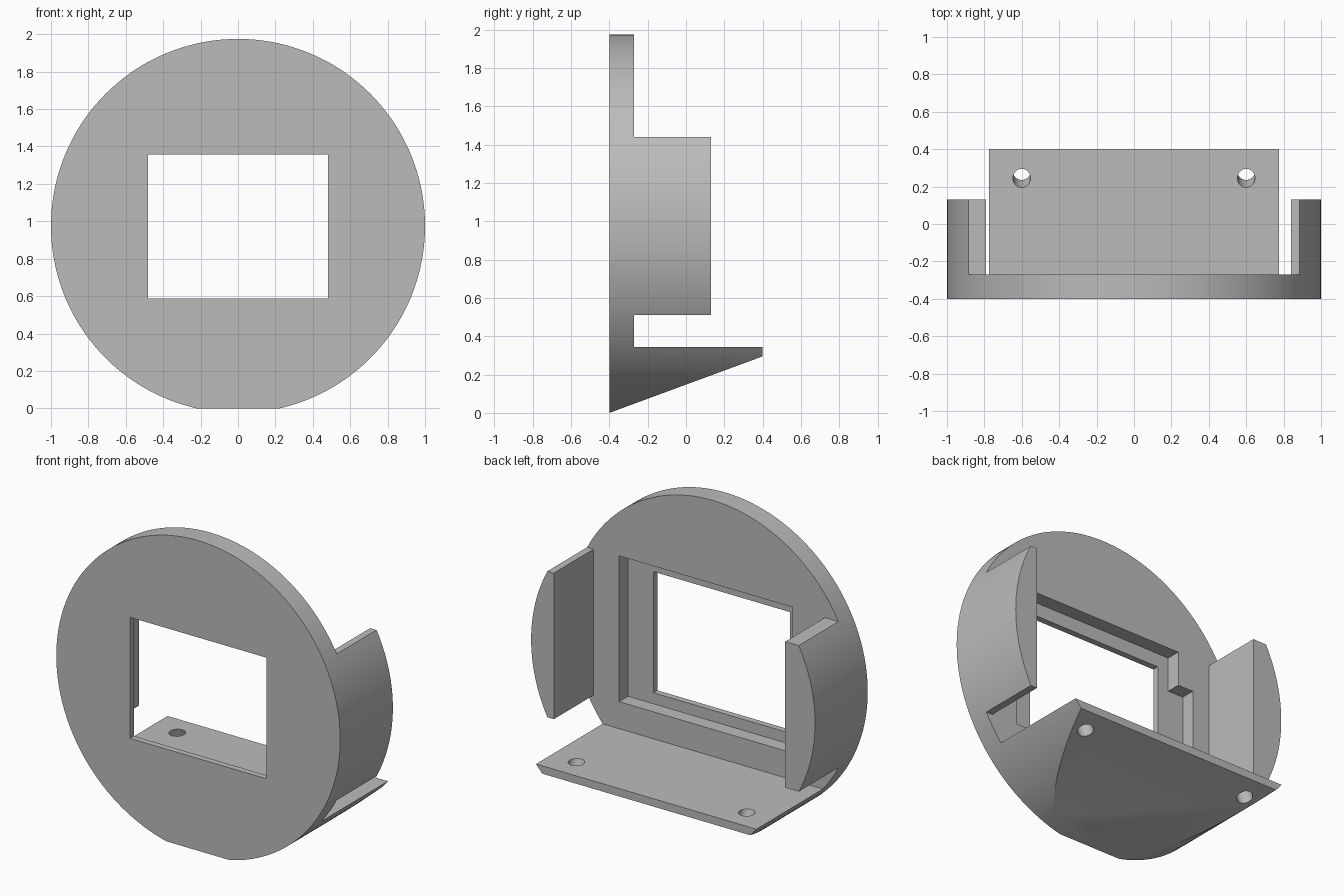
import bpy, bmesh, math
from mathutils import Matrix, Vector

cube = bpy.data.objects.get("Cube")
if cube:
    bpy.data.objects.remove(cube, do_unlink=True)

CENTRE_Z = 0.975
BACK = -0.27      # rear face of the round plate
SHELF = 0.345     # top of the shelf

grey = bpy.data.materials.new("plain grey")
grey.use_nodes = True
colour = (0.5, 0.5, 0.5, 1)
grey.diffuse_color = colour
grey.node_tree.nodes["Principled BSDF"].inputs["Base Color"].default_value = colour


def make_object(name, bm):
    bmesh.ops.recalc_face_normals(bm, faces=bm.faces)
    mesh = bpy.data.meshes.new(name)
    bm.to_mesh(mesh)
    bm.free()
    mesh.materials.append(grey)
    obj = bpy.data.objects.new(name, mesh)
    bpy.context.collection.objects.link(obj)
    return obj


def prism(name, points, along):
    """Extrude a closed outline of 3D points by a vector."""
    bm = bmesh.new()
    face = bm.faces.new([bm.verts.new(p) for p in points])
    extruded = bmesh.ops.extrude_face_region(bm, geom=[face])["geom"]
    moved = [g for g in extruded if isinstance(g, bmesh.types.BMVert)]
    bmesh.ops.translate(bm, verts=moved, vec=along)
    return make_object(name, bm)


def through_y(name, outline, y0, y1):
    return prism(name, [(x, y0, z) for x, z in outline], (0, y1 - y0, 0))


def rectangle(x0, x1, z0, z1):
    return [(x0, z0), (x1, z0), (x1, z1), (x0, z1)]


def cylinder(name, radius, depth, segments, matrix):
    bm = bmesh.new()
    bmesh.ops.create_cone(bm, cap_ends=True, segments=segments, radius1=radius,
                          radius2=radius, depth=depth, matrix=matrix)
    return make_object(name, bm)


def cut(target, cutter, operation="DIFFERENCE"):
    cutter.hide_render = True
    mod = target.modifiers.new("cut", "BOOLEAN")
    mod.operation, mod.solver, mod.object = operation, "EXACT", cutter
    bpy.ops.object.select_all(action="DESELECT")
    target.select_set(True)
    bpy.context.view_layer.objects.active = target
    bpy.ops.object.modifier_apply(modifier=mod.name)
    bpy.data.objects.remove(cutter, do_unlink=True)


# Round body, trimmed to the side profile: plate, side ears and sloped shelf
body = cylinder("round_bezel", 1, 1.0, 144,
                Matrix.Translation((0, 0, CENTRE_Z)) @ Matrix.Rotation(math.pi / 2, 4, "X"))
side = [(-0.4, 0), (0.4, 0.295), (0.4, SHELF), (BACK, SHELF), (BACK, 0.51),
        (0.13, 0.51), (0.13, 1.44), (BACK, 1.44), (BACK, 2.2), (-0.4, 2.2)]
cut(body, prism("side_profile", [(-1.5, y, z) for y, z in side], (3, 0, 0)), "INTERSECT")

# Space between the two ears
cut(body, through_y("ear_gap", rectangle(-0.79, 0.84, 0.42, 1.6), BACK, 1))

# Stepped recess in the rear face, then the window
recess = [(-0.56, 0.517), (0.66, 0.517), (0.66, 1.445), (-0.56, 1.445),
          (-0.56, 1.225), (-0.67, 1.225), (-0.67, 0.735), (-0.56, 0.735)]
cut(body, through_y("recess", recess, -0.36, -0.2))
cut(body, through_y("window", rectangle(-0.482, 0.482, 0.587, 1.358), -0.6, -0.1))

# Screw holes, square to the sloped underside
slope = math.atan2(0.295, 0.8)
for x in (-0.6, 0.6):
    place = Matrix.Translation((x, 0.245, SHELF)) @ Matrix.Rotation(slope, 4, "X")
    cut(body, cylinder("screw_hole", 0.047, 0.6, 32, place))

bpy.ops.object.shade_smooth_by_angle(angle=math.radians(30))
